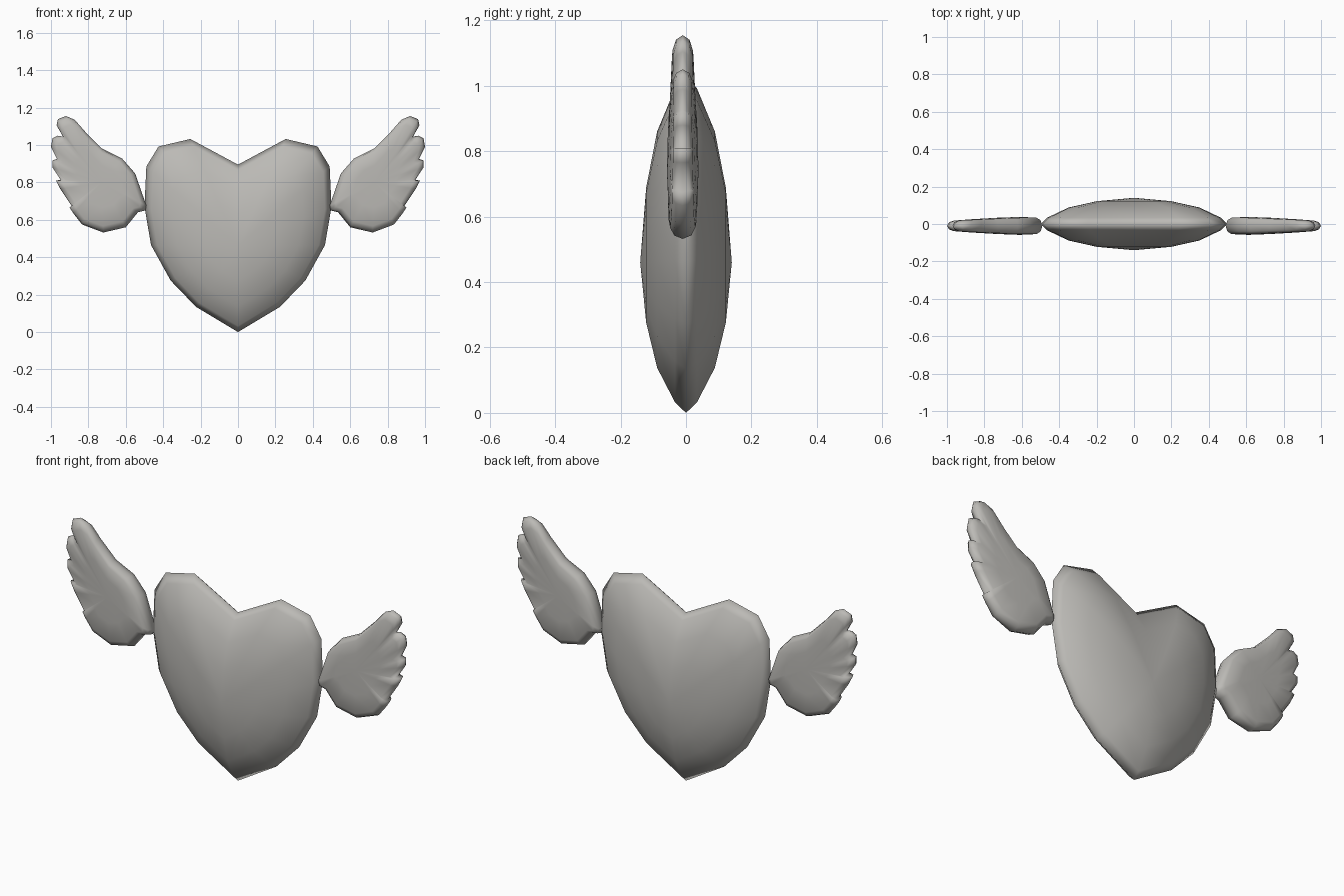
import bpy, bmesh

if "Cube" in bpy.data.objects:
    bpy.data.objects.remove(bpy.data.objects["Cube"])

grey = bpy.data.materials.new("warm_grey")
grey.diffuse_color = (0.5, 0.49, 0.465, 1)
grey.use_nodes = True
grey.node_tree.nodes["Principled BSDF"].inputs["Base Color"].default_value = grey.diffuse_color


def pillow(name, outline, centre, rings, y_mid, depth):
    """Puffed shape: outline in xz shrunk towards centre, bulging to front and back."""
    bm = bmesh.new()
    cx, cz = centre
    n = len(outline)
    rim = [bm.verts.new((x, y_mid, z)) for x, z in outline]
    for side in (-1, 1):
        last = rim
        for s, h in rings:
            ring = []
            for x, z in outline:
                px, pz = cx + (x - cx) * s, cz + (z - cz) * s
                ring.append(bm.verts.new((px, y_mid + side * h * depth(px), pz)))
            for i in range(n):
                j = (i + 1) % n
                bm.faces.new((last[i], last[j], ring[j], ring[i]))
            last = ring
        tip = bm.verts.new((cx, y_mid + side * depth(cx), cz))
        for i in range(n):
            bm.faces.new((last[i], last[(i + 1) % n], tip))
    bmesh.ops.recalc_face_normals(bm, faces=bm.faces[:])
    for f in bm.faces:
        f.smooth = True
    me = bpy.data.meshes.new(name)
    bm.to_mesh(me)
    bm.free()
    me.materials.append(grey)
    ob = bpy.data.objects.new(name, me)
    bpy.context.collection.objects.link(ob)
    return ob


# Heart body: half outline from bottom point to cleft, then mirrored
half = [(0, 0), (0.225, 0.135), (0.36, 0.275), (0.465, 0.465), (0.5, 0.67),
        (0.49, 0.885), (0.425, 0.992), (0.255, 1.032), (0, 0.895)]
heart_outline = half + [(-x, z) for x, z in half[-2:0:-1]]
pillow("heart_body", heart_outline, (0, 0.46),
       [(0.93, 0.24), (0.7, 0.63), (0.4, 0.87)], 0.0, lambda x: 0.14)

# Wing: smooth leading edge, five feather tips, rounded lower edge
wing_outline = [
    (0.49, 0.676), (0.55, 0.848), (0.62, 0.928), (0.727, 0.981), (0.818, 1.072),
    (0.873, 1.135), (0.92, 1.155), (0.963, 1.138), (0.97, 1.105), (0.936, 1.045),
    (0.965, 1.05), (0.992, 1.036), (1.0, 0.99), (0.968, 0.925),
    (0.993, 0.917), (0.992, 0.88), (0.948, 0.813),
    (0.973, 0.81), (0.95, 0.765), (0.89, 0.675),
    (0.9, 0.665), (0.88, 0.634), (0.834, 0.575), (0.72, 0.532), (0.6, 0.56),
    (0.535, 0.64), (0.495, 0.65)]
wing = pillow("wings", wing_outline, (0.73, 0.8),
              [(0.96, 0.6), (0.87, 0.88), (0.5, 0.97)], -0.01,
              lambda x: 0.05 - 0.05 * max(0, x - 0.6))
mirror = wing.modifiers.new("mirror", 'MIRROR')
mirror.use_axis[0] = True
